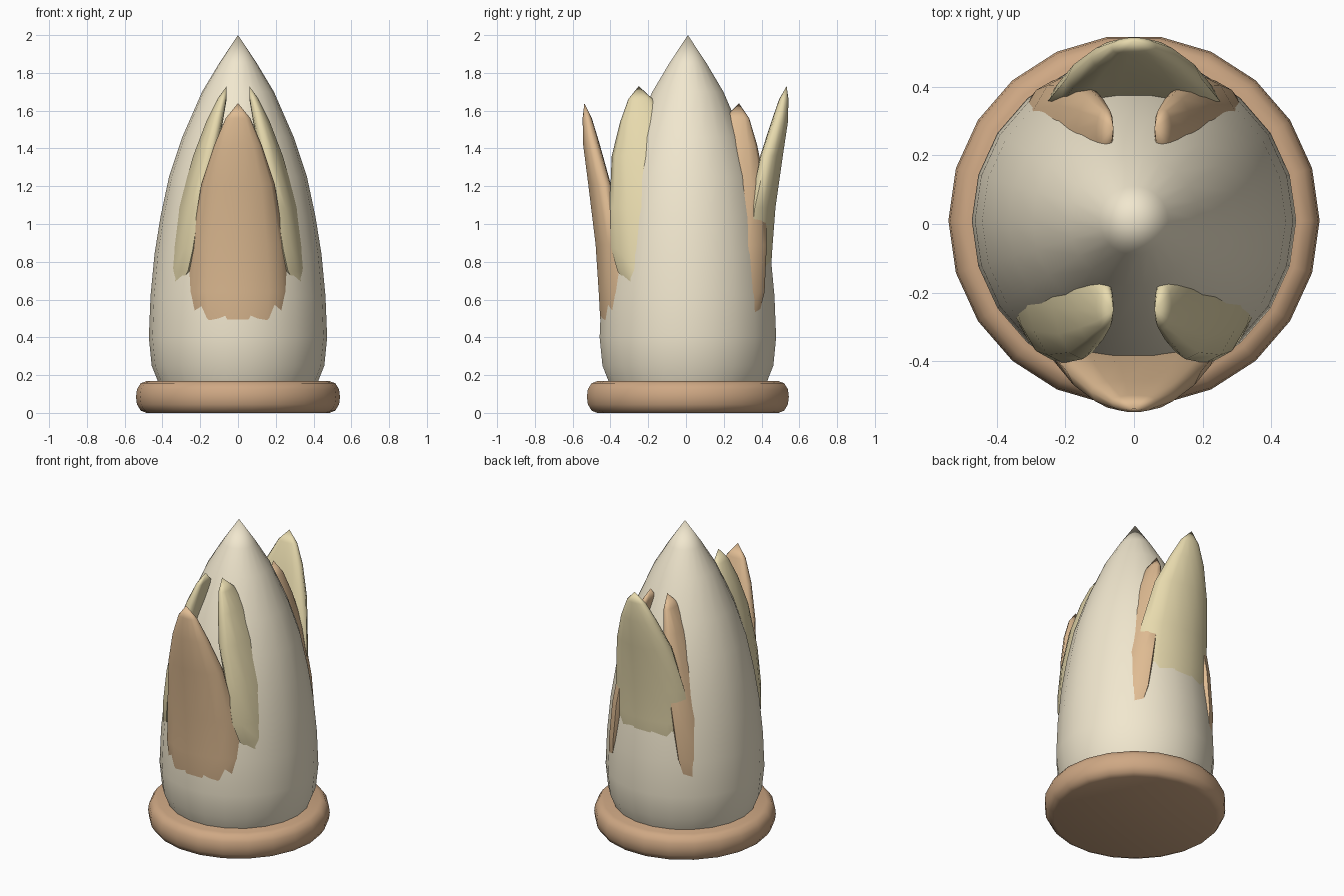
import bpy, bmesh, math

if "Cube" in bpy.data.objects:
    bpy.data.objects.remove(bpy.data.objects["Cube"])

CENTRE_Y = 0.01


def material(name, rgb):
    m = bpy.data.materials.new(name)
    m.diffuse_color = (*rgb, 1)
    m.use_nodes = True
    m.node_tree.nodes["Principled BSDF"].inputs["Base Color"].default_value = m.diffuse_color
    return m


cream = material("cream", (0.88, 0.80, 0.62))
tan = material("tan", (0.74, 0.50, 0.29))
brown = material("brown", (0.62, 0.39, 0.23))
yellow = material("yellow", (0.80, 0.70, 0.42))


def loft(name, rings, mat, angle):
    """Skin closed rings of points; one-point rings become poles."""
    bm = bmesh.new()
    vs = [[bm.verts.new(p) for p in ring] for ring in rings]
    for a, b in zip(vs, vs[1:]):
        n = max(len(a), len(b))
        for i in range(n):
            j = (i + 1) % n
            if len(a) == 1:
                bm.faces.new((a[0], b[i], b[j]))
            elif len(b) == 1:
                bm.faces.new((a[i], a[j], b[0]))
            else:
                bm.faces.new((a[i], a[j], b[j], b[i]))
    for end in (vs[0], vs[-1]):
        if len(end) > 2:
            bm.faces.new(end)
    bmesh.ops.recalc_face_normals(bm, faces=bm.faces)
    me = bpy.data.meshes.new(name)
    bm.to_mesh(me)
    bm.free()
    me.materials.append(mat)
    ob = bpy.data.objects.new(name, me)
    bpy.context.collection.objects.link(ob)
    bpy.ops.object.select_all(action='DESELECT')
    ob.select_set(True)
    bpy.context.view_layer.objects.active = ob
    bpy.ops.object.shade_smooth_by_angle(angle=math.radians(angle))
    return ob


def lathe(name, profile, mat, sides=22):
    rings = []
    for r, z in profile:
        if r == 0:
            rings.append([(0, CENTRE_Y, z)])
        else:
            rings.append([(r * math.cos(2 * math.pi * i / sides),
                           CENTRE_Y + r * math.sin(2 * math.pi * i / sides), z)
                          for i in range(sides)])
    return loft(name, rings, mat, 50)


# Round base and pointed body
lathe("base", [(0.485, 0), (0.515, 0.012), (0.535, 0.045), (0.54, 0.085),
               (0.535, 0.125), (0.515, 0.157), (0.485, 0.168), (0, 0.168)], brown)
lathe("body", [(0.40, 0.1), (0.425, 0.17), (0.457, 0.25), (0.472, 0.40),
               (0.463, 0.62), (0.442, 0.84), (0.41, 1.04), (0.365, 1.25),
               (0.295, 1.46), (0.19, 1.70), (0.10, 1.85), (0, 2.0)], cream)

# Leaf outline, measured downwards from the tip
DROP = [0.0, 0.08, 0.22, 0.43, 0.75, 1.0, 1.14, 1.3]
HALF = [0.0, 0.065, 0.125, 0.195, 0.245, 0.266, 0.25, 0.15]
THICK = [0.0, 0.05, 0.09, 0.12, 0.13, 0.13, 0.12, 0.06]
OUT_MID = [0.538, 0.548, 0.546, 0.52, 0.482, 0.466, 0.458, 0.43]
OUT_SIDE = [0.06, 0.11, 0.17, 0.24, 0.32, 0.36, 0.375, 0.40]


def leaf(name, mat, top, stretch, out, normal, across, tip_shift=0, slant=0, push=0):
    rings = []
    for s, hw, t, o in zip(DROP, HALF, THICK, out):
        z = top - s * stretch
        mid = tip_shift - slant * s * stretch
        ring = []
        for i in range(14 if hw else 1):
            a = 2 * math.pi * i / 14
            u = hw * math.cos(a)
            bulge = math.copysign(abs(math.sin(a)) ** 0.7, math.sin(a))
            n = o + push + t / 2 * (bulge - 1) - 0.8 * u * u
            d = mid + u
            ring.append((normal[0] * n + across[0] * d,
                         normal[1] * n + across[1] * d, z))
        rings.append(ring)
    loft(name, rings, mat, 60)


# Centre leaves, leaning out
leaf("front_leaf", tan, 1.64, 1.0, OUT_MID, (0, -1), (1, 0))
leaf("back_leaf", yellow, 1.73, 0.86, OUT_MID, (0, 1), (1, 0), push=-0.005)

# Side leaves, leaning in, mirrored left and right
for side, sx in (("right", 1), ("left", -1)):
    leaf("front_" + side + "_leaf", yellow, 1.73, 0.86, OUT_SIDE,
         (sx, 0), (0, -1), 0.25, 0.14)
    leaf("back_" + side + "_leaf", tan, 1.64, 1.0, OUT_SIDE,
         (sx, 0), (0, 1), 0.28, 0.13)
